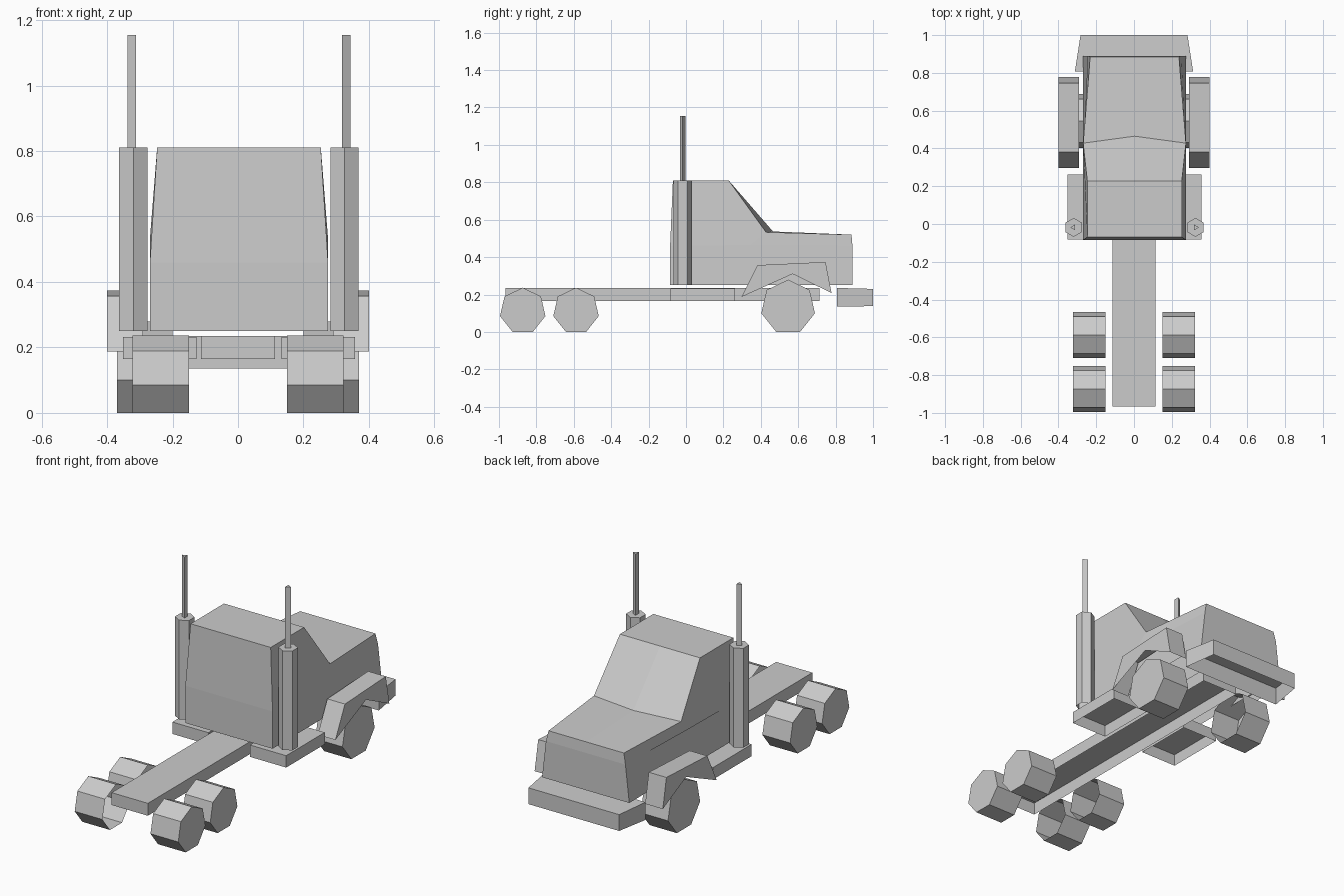
import bpy, bmesh
from math import sin, cos, pi

if "Cube" in bpy.data.objects:
    bpy.data.objects.remove(bpy.data.objects["Cube"])

CX = 0.003  # slight sideways offset of the cab group


def build(name, verts, faces, off=0.0):
    """Half mesh on +x, mirrored across the object's own x = 0."""
    bm = bmesh.new()
    vs = [bm.verts.new(v) for v in verts]
    for f in faces:
        bm.faces.new([vs[i] for i in f])
    bmesh.ops.recalc_face_normals(bm, faces=bm.faces[:])
    me = bpy.data.meshes.new(name)
    bm.to_mesh(me)
    bm.free()
    ob = bpy.data.objects.new(name, me)
    ob.location.x = off
    bpy.context.collection.objects.link(ob)
    mod = ob.modifiers.new("mirror", 'MIRROR')
    mod.merge_threshold = 0.0005
    return ob


def prism(name, prof, x0, x1, inner=True, skip=(), off=0.0):
    """Extrude a (y, z) profile along x; skip lists edges left open."""
    n = len(prof)
    verts = [(x0, y, z) for y, z in prof] + [(x1, y, z) for y, z in prof]
    faces = [(i, (i + 1) % n, (i + 1) % n + n, i + n) for i in range(n) if i not in skip]
    faces.append(tuple(range(n, 2 * n)))
    if inner:
        faces.append(tuple(range(n)))
    return build(name, verts, faces, off)


def column(name, sides, r, x, y, z0, z1, start):
    """Upright pipe with a closed top and open foot."""
    ring = [(x + r * cos(start + 2 * pi * i / sides), y + r * sin(start + 2 * pi * i / sides))
            for i in range(sides)]
    verts = [(a, b, z0) for a, b in ring] + [(a, b, z1) for a, b in ring]
    faces = [(i, (i + 1) % sides, (i + 1) % sides + sides, i + sides) for i in range(sides)]
    faces.append(tuple(range(sides, 2 * sides)))
    return build(name, verts, faces, CX)


def rect(y0, y1, z0, z1):
    return [(y0, z0), (y1, z0), (y1, z1), (y0, z1)]


# Cab and hood: right half, open underneath
W = 0.272
cab = [
    (W, -.085, .25), (W, -.085, .46), (.25, -.07, .81), (.25, .228, .81),     # 0-3 back and roof
    (W, .428, .533), (.235, .885, .52), (.248, .89, .46), (W, .89, .25),      # 4-7 hood
    (W, .345, .465),                                                          # 8 side crease
    (0, -.085, .25), (0, -.085, .46), (0, -.07, .81), (0, .228, .81),         # 9-12 centre line
    (0, .465, .537), (0, .885, .52), (0, .89, .46), (0, .89, .25)]            # 13-16
build("cab_body", cab, [
    (0, 7, 6, 8, 1), (1, 8, 4, 3, 2), (8, 6, 5, 4),
    (0, 1, 10, 9), (1, 2, 11, 10), (2, 3, 12, 11),
    (3, 4, 13, 12), (4, 5, 14, 13), (5, 6, 15, 14), (6, 7, 16, 15)], CX)

# Chassis rail, open underneath
fr = rect(-.965, .715, .165, .235)
n_verts = [(0, y, z) for y, z in fr] + [(.113, y, z) for y, z in fr]
build("chassis_frame", n_verts, [(4, 5, 6, 7), (2, 3, 7, 6), (1, 2, 6, 5), (3, 0, 4, 7)])

# Front bumper, tapered towards the front, open underneath
build("bumper", [
    (0, .808, .135), (.313, .808, .135), (.283, 1, .138), (0, 1, .138),
    (0, .808, .235), (.313, .808, .235), (.283, 1, .23), (0, 1, .23)],
    [(0, 1, 5, 4), (1, 2, 6, 5), (2, 3, 7, 6), (4, 5, 6, 7)])

# Side steps below the cab
prism("side_step", rect(-.082, .262, .165, .232), .13, .355, skip=(0,), off=CX)

# Seven-sided wheels with open inner sides
for name, y, r, x0, x1 in (("front_wheel", .546, .147, .20, .37),
                           ("middle_wheel", -.588, .1245, .15, .323),
                           ("rear_wheel", -.873, .1245, .15, .323)):
    zc = r * cos(pi / 7)
    prof = [(y + r * sin(2 * pi * i / 7), zc + r * cos(2 * pi * i / 7)) for i in range(7)]
    prism(name, prof, x0, x1, inner=False)

# Fenders: outer side and top strips only
prism("fender", [(.297, .187), (.382, .357), (.746, .374), (.778, .208), (.57, .31)],
      .29, .40, inner=False, skip=(3, 4))

# Exhaust stacks: six-sided muffler and three-sided pipe
column("exhaust_muffler", 6, .05, .3225, -.018, .25, .81, pi / 2)
column("exhaust_pipe", 3, .0175, .3235, -.018, .81, 1.155, 0)
